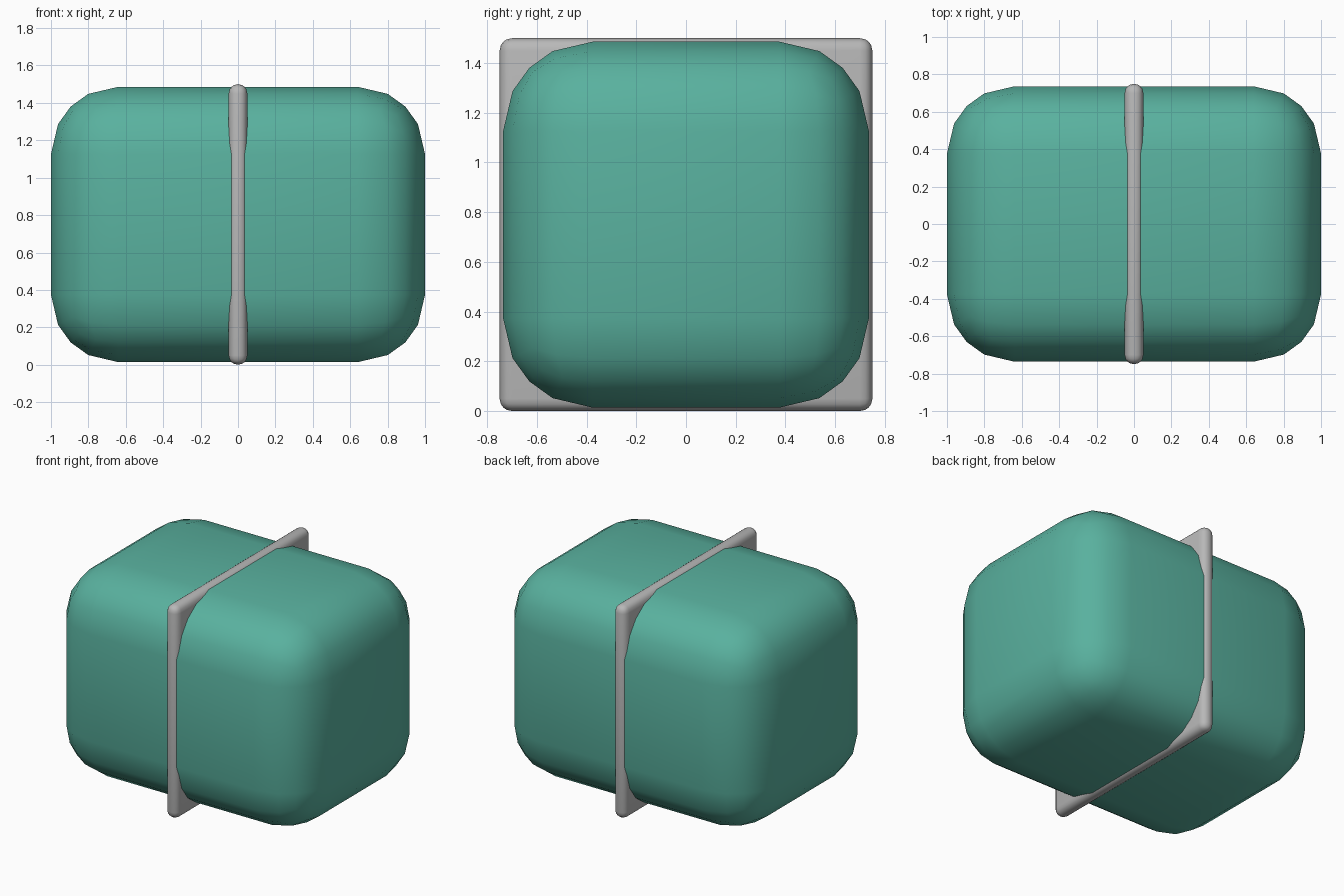
import bpy
import bmesh
from mathutils import Vector

cube = bpy.data.objects.get("Cube")
if cube:
    bpy.data.objects.remove(cube, do_unlink=True)

CENTRE_Z = 0.75


def make_material(name, rgb):
    mat = bpy.data.materials.new(name)
    mat.use_nodes = True
    colour = (*rgb, 1.0)
    mat.diffuse_color = colour
    mat.node_tree.nodes["Principled BSDF"].inputs["Base Color"].default_value = colour
    return mat


def rounded_box(name, half, radius, mat):
    """Box whose edges and corners are rounded by an inflated grid cube."""
    bm = bmesh.new()
    bmesh.ops.create_cube(bm, size=5)
    bmesh.ops.subdivide_edges(bm, edges=bm.edges[:], cuts=4, use_grid_fill=True)
    for v in bm.verts:
        sign = [1 if c > 0 else -1 for c in v.co]
        inner = Vector([s * (h - radius) for s, h in zip(sign, half)])
        outward = Vector([s * (abs(c) - 0.5) / 2 for s, c in zip(sign, v.co)])
        v.co = inner + outward.normalized() * radius
    bmesh.ops.remove_doubles(bm, verts=bm.verts[:], dist=0.0005)
    bmesh.ops.recalc_face_normals(bm, faces=bm.faces[:])
    for f in bm.faces:
        f.smooth = True
    mesh = bpy.data.meshes.new(name)
    bm.to_mesh(mesh)
    bm.free()
    mesh.materials.append(mat)
    obj = bpy.data.objects.new(name, mesh)
    obj.location.z = CENTRE_Z
    bpy.context.collection.objects.link(obj)
    return obj


teal = make_material("teal", (0.10, 0.44, 0.345))
grey = make_material("light grey", (0.48, 0.48, 0.48))

# Soft-cornered main body
rounded_box("body", (1.0, 0.736, 0.736), 0.36, teal)

# Thin square plate through the middle
rounded_box("middle_plate", (0.05, 0.75, 0.75), 0.05, grey)
